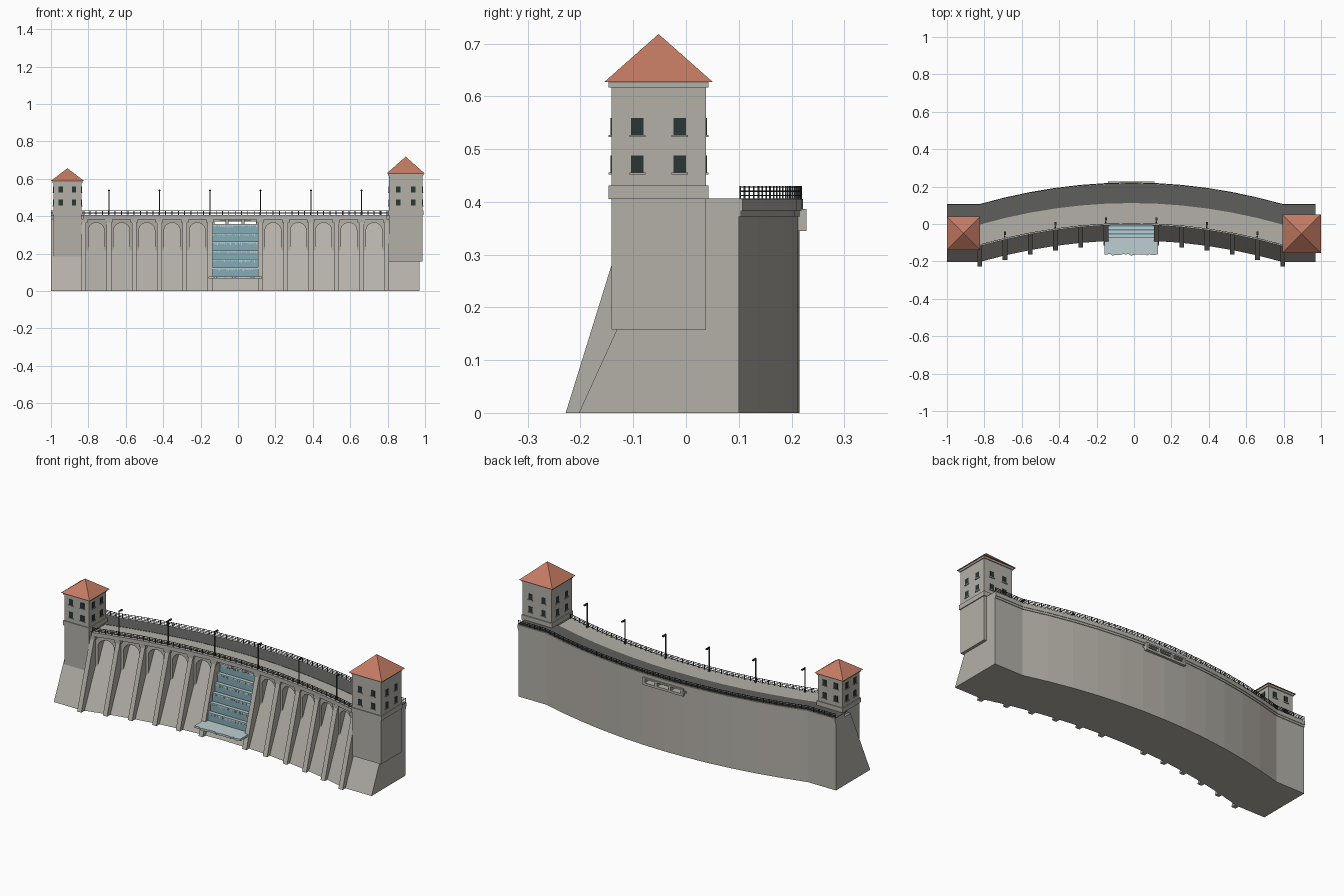
import bpy, bmesh, math, random
from mathutils import Vector

if "Cube" in bpy.data.objects:
    bpy.data.objects.remove(bpy.data.objects["Cube"])
random.seed(4)

# ---------- colours ----------
def lin(c):
    c /= 255
    return c / 12.92 if c <= 0.04045 else ((c + 0.055) / 1.055) ** 2.4

def material(name, r, g, b):
    m = bpy.data.materials.new(name)
    m.diffuse_color = (lin(r), lin(g), lin(b), 1)
    m.use_nodes = True
    m.node_tree.nodes["Principled BSDF"].inputs["Base Color"].default_value = m.diffuse_color
    return m

CONCRETE = material("concrete", 180, 176, 168)
ASPHALT = material("asphalt", 94, 94, 92)
ROOF = material("roof_tile", 196, 122, 99)
GLASS = material("window_dark", 42, 54, 52)
METAL = material("dark_metal", 58, 60, 60)
WATER = material("water", 132, 172, 182)
FOAM = material("foam", 190, 207, 210)

# ---------- plan curve: front crest edge, straight between stations ----------
C, STEP, HALF = -0.015, 0.135, 0.81
def station(k):
    return C + k * STEP

def front(x):
    t = min(abs(x - C), HALF) / STEP
    a = min(int(t), 5)
    y = lambda k: -0.115 * (k / 6) ** 2
    return y(a) + (y(a + 1) - y(a)) * (t - a)

# ---------- mesh helpers ----------
def finish(name, bm, mat):
    bmesh.ops.recalc_face_normals(bm, faces=bm.faces)
    me = bpy.data.meshes.new(name)
    bm.to_mesh(me)
    bm.free()
    me.materials.append(mat)
    ob = bpy.data.objects.new(name, me)
    bpy.context.collection.objects.link(ob)
    return ob

def add_loft(bm, loops):
    rings = [[bm.verts.new(p) for p in loop] for loop in loops]
    n = len(rings[0])
    for a, b in zip(rings, rings[1:]):
        for i in range(n):
            bm.faces.new((a[i], a[(i + 1) % n], b[(i + 1) % n], b[i]))
    bm.faces.new(rings[0])
    bm.faces.new(rings[-1])

def add_box(bm, x0, x1, y0, y1, z0, z1):
    add_loft(bm, [[(x, y0, z0), (x, y1, z0), (x, y1, z1), (x, y0, z1)] for x in (x0, x1)])

def boxes(name, items, mat):
    bm = bmesh.new()
    for b in items:
        add_box(bm, *b)
    return finish(name, bm, mat)

def sweep(name, xs, profile, mat):
    """Sweep an (offset from crest edge, z) profile along the dam curve."""
    bm = bmesh.new()
    add_loft(bm, [[(x, front(x) + o, z) for o, z in profile] for x in xs])
    return finish(name, bm, mat)

def rect(o0, o1, z0, z1):
    return [(o0, z0), (o1, z0), (o1, z1), (o0, z1)]

LEFT, RIGHT = -1.0, 0.97
ks = list(range(-6, 7))
mid = [station(k) for k in ks]
full = [LEFT] + mid + [RIGHT]

# ---------- dam body: sloped downstream wall, upright upstream wall ----------
def wall(top):
    return [(-0.088, 0), (0.215, 0), (0.215, top), (-0.088 + 0.455 * top, top)]
sweep("dam_body_left", [LEFT] + mid[:6], wall(0.384), CONCRETE)
sweep("dam_body_right", mid[7:] + [RIGHT], wall(0.384), CONCRETE)
sweep("spillway_body", mid[5:8], wall(0.358), CONCRETE)

# ---------- crest deck and road ----------
sweep("crest_deck", mid, rect(-0.004, 0.222, 0.383, 0.405), CONCRETE)
sweep("end_deck_left", [LEFT, mid[0]], rect(0.14, 0.222, 0.383, 0.405), CONCRETE)
sweep("end_deck_right", [mid[-1], RIGHT], rect(0.14, 0.222, 0.383, 0.405), CONCRETE)
sweep("road", full, rect(0.112, 0.216, 0.404, 0.4065), ASPHALT)
sweep("back_cornice", full, rect(0.21, 0.219, 0.372, 0.384), CONCRETE)

# ---------- buttress piers with caps ----------
bm = bmesh.new()
for k in ks:
    if k == 0:
        continue
    x, f = station(k), front(station(k))
    prof = [(-0.113, 0), (0.11, 0), (0.11, 0.384), (0.006, 0.384)]
    add_loft(bm, [[(x + s, f + o, z) for o, z in prof] for s in (-0.013, 0.013)])
    add_box(bm, x - 0.02, x + 0.02, f - 0.003, f + 0.08, 0.366, 0.384)
finish("buttresses", bm, CONCRETE)

# ---------- arches between the piers ----------
bm = bmesh.new()
for k in list(range(-6, -1)) + list(range(1, 6)):
    c = station(k + 0.5)
    w, r, spring = 0.056, 0.043, 0.322
    pts = [(-r, 0.2), (-w, 0.2), (-w, 0.384), (w, 0.384), (w, 0.2), (r, 0.2)]
    pts += [(r * math.cos(a), spring + r * math.sin(a))
            for a in (math.pi * i / 12 for i in range(13))]
    add_loft(bm, [[(c + x, front(c + x) + o, z) for x, z in pts] for o in (0.01, 0.07)])
finish("arches", bm, CONCRETE)

# ---------- spillway gate posts and inlet frame ----------
posts = [(x - 0.008, x + 0.008, 0.012, 0.218, 0.356, 0.384) for x in (C - 0.043, C + 0.043)]
boxes("gate_posts", posts, CONCRETE)
inlet = [(C - 0.125, C + 0.125, 0.2, 0.228, 0.345, 0.358),
         (C - 0.125, C + 0.125, 0.2, 0.228, 0.378, 0.386)]
inlet += [(x - 0.007, x + 0.007, 0.2, 0.228, 0.35, 0.384)
          for x in (C - 0.118, C - 0.043, C + 0.043, C + 0.118)]
boxes("inlet_frame", inlet, CONCRETE)

# ---------- stepped water, foam fringes and foam pool ----------
water, foam = [], []
for i in range(6):
    z0 = 0.076 + i * 0.0465
    y0 = -0.105 + 0.455 * z0
    z1 = z0 + 0.0465
    water.append((C - 0.123, C + 0.123, y0, y0 + 0.06, z0 - 0.01, z1))
    foam.append((C - 0.122, C + 0.122, y0 - 0.003, y0 + 0.012, z1 - 0.004, z1 + 0.002))
    for j in range(24):
        x = C - 0.12 + j * 0.01
        foam.append((x, x + random.uniform(0.003, 0.008), y0 - 0.003, y0 + 0.002,
                     z1 - random.uniform(0.005, 0.016), z1))
boxes("cascade_water", water, WATER)
boxes("cascade_foam", foam, FOAM)
edge = [(C - 0.142 + 0.284 * i / 20, -0.166 + random.uniform(-0.006, 0.006)) for i in range(21)]
outline = [(C - 0.142, -0.045)] + edge + [(C + 0.142, -0.045)]
bm = bmesh.new()
add_loft(bm, [[(x, y, z) for x, y in outline] for z in (0.066, 0.077)])
finish("foam_pool", bm, FOAM)

# ---------- railings along both edges ----------
def railing(name, xs, off):
    bm = bmesh.new()
    for z in (0.412, 0.42, 0.428):
        add_loft(bm, [[(x, front(x) + o, zz) for o, zz in
                       rect(off - 0.0012, off + 0.0012, z - 0.0012, z + 0.0012)] for x in xs])
    n = round((xs[-1] - xs[0]) / 0.034)
    for i in range(n + 1):
        x = xs[0] + 0.002 + (xs[-1] - xs[0] - 0.004) * i / n
        y = front(x) + off
        add_box(bm, x - 0.0015, x + 0.0015, y - 0.0015, y + 0.0015, 0.404, 0.43)
    finish(name, bm, METAL)
railing("front_railing", mid, 0.004)
railing("back_railing", full, 0.218)

# ---------- lamp posts on every second pier ----------
lamps = []
for k in (-5, -3, -1, 1, 3, 5):
    x, y = station(k), front(station(k)) + 0.012
    lamps += [(x - 0.0025, x + 0.0025, y - 0.0025, y + 0.0025, 0.404, 0.543),
              (x - 0.004, x + 0.004, y - 0.004, y + 0.004, 0.404, 0.42),
              (x - 0.0015, x + 0.0015, y, y + 0.02, 0.54, 0.543),
              (x - 0.005, x + 0.005, y + 0.01, y + 0.027, 0.535, 0.541)]
boxes("lamp_posts", lamps, METAL)

# ---------- towers ----------
def tower(side, cx, cy, h, base, top, eave, apex, win):
    def block(g, z0, z1):
        return (cx - g, cx + g, cy - g, cy + g, z0, z1)
    boxes(side + "_tower", [block(h, base, top), block(h + 0.005, 0.405, 0.431),
                            block(h + 0.005, top, eave)], CONCRETE)
    # pyramid roof
    bm = bmesh.new()
    e = h + 0.0135
    base_v = [bm.verts.new((cx + sx * e, cy + sy * e, eave))
              for sx, sy in ((-1, -1), (1, -1), (1, 1), (-1, 1))]
    tip = bm.verts.new((cx, cy, apex))
    bm.faces.new(base_v)
    for i in range(4):
        bm.faces.new((base_v[i], base_v[(i + 1) % 4], tip))
    finish(side + "_roof", bm, ROOF)
    # two by two windows with sills on each side
    panes, sills = [], []
    for nx, ny in ((1, 0), (-1, 0), (0, 1), (0, -1)):
        for u in (-win, win):
            for z in (0.472, 0.543):
                def plate(w, d, z0, z1):
                    px, py = cx + nx * h - ny * u, cy + ny * h + nx * u
                    ex, ey = (d, w) if nx else (w, d)
                    return (px - ex, px + ex, py - ey, py + ey, z0, z1)
                panes.append(plate(0.0118, 0.002, z - 0.016, z + 0.016))
                sills.append(plate(0.0155, 0.005, z - 0.0205, z - 0.016))
    boxes(side + "_windows", panes, GLASS)
    boxes(side + "_sills", sills, CONCRETE)

tower("right", 0.8965, -0.052, 0.0895, 0.158, 0.617, 0.627, 0.718, 0.04)
tower("left", -0.912, -0.05, 0.0755, 0.185, 0.578, 0.588, 0.656, 0.035)
